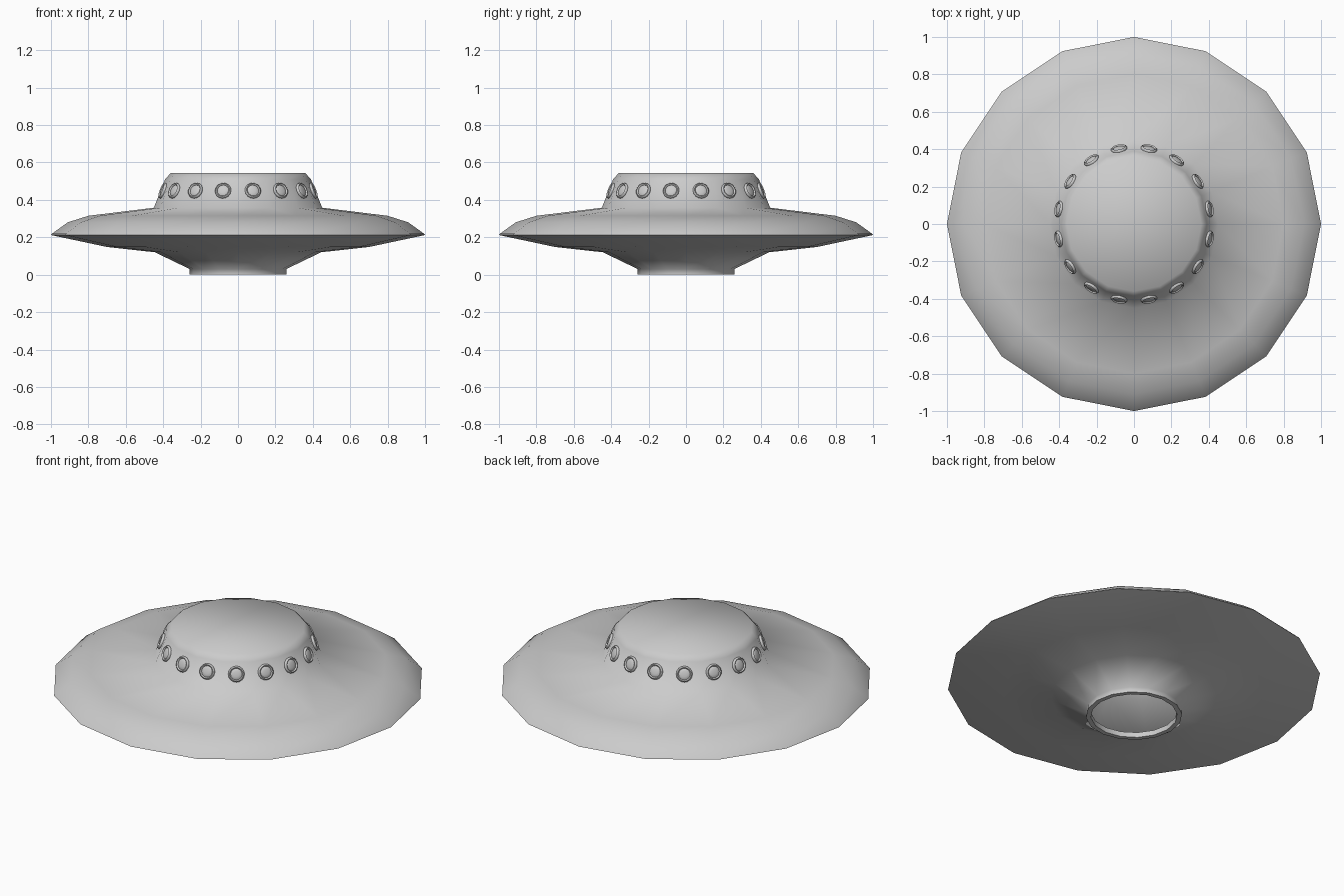
import bpy, bmesh, math
from mathutils import Matrix, Vector

if "Cube" in bpy.data.objects:
    bpy.data.objects.remove(bpy.data.objects["Cube"])

SIDES = 16

def material(name, rgb):
    m = bpy.data.materials.new(name)
    m.diffuse_color = (*rgb, 1)
    m.use_nodes = True
    m.node_tree.nodes["Principled BSDF"].inputs["Base Color"].default_value = m.diffuse_color
    return m

grey = material("hull grey", (0.6, 0.6, 0.6))

def finish(name, bm, angle):
    me = bpy.data.meshes.new(name)
    bm.to_mesh(me)
    bm.free()
    me.materials.append(grey)
    ob = bpy.data.objects.new(name, me)
    bpy.context.collection.objects.link(ob)
    bpy.ops.object.select_all(action='DESELECT')
    ob.select_set(True)
    bpy.context.view_layer.objects.active = ob
    bpy.ops.object.shade_smooth_by_angle(angle=math.radians(angle))
    return ob

def add_lathe(bm, profile, sides, cap_end=False, matrix=Matrix(), close=False):
    """Spin (radius, z) points, listed upward on the outside, around z."""
    rings = []
    for r, z in profile:
        rings.append([bm.verts.new(matrix @ Vector((
            r * math.cos(math.tau * i / sides),
            r * math.sin(math.tau * i / sides), z))) for i in range(sides)])
    pairs = list(zip(rings, rings[1:]))
    if close:
        pairs.append((rings[-1], rings[0]))
    for a, b in pairs:
        for i in range(sides):
            j = (i + 1) % sides
            bm.faces.new((a[i], a[j], b[j], b[i]))
    if cap_end:
        bm.faces.new(rings[-1])

# Saucer: hollow shell with an open neck below and a flat-topped cabin
bm = bmesh.new()
add_lathe(bm, [(0.232, 0.03), (0.232, 0.0), (0.258, 0.0), (0.258, 0.03),
               (0.445, 0.12), (0.70, 0.148), (1.0, 0.212), (0.995, 0.219),
               (0.91, 0.28), (0.80, 0.315), (0.45, 0.358),
               (0.39, 0.51), (0.36, 0.543)], SIDES, cap_end=True)
finish("saucer_hull", bm, 70)

# Portholes: one rim and one domed pane on each cabin side
rims, panes = bmesh.new(), bmesh.new()
rim_profile = [(0.037 + 0.007 * math.cos(a), 0.011 * math.sin(a))
               for a in (math.tau * k / 8 for k in range(8))]
pane_profile = [(0.036, 0.0), (0.028, 0.006), (0.015, 0.009)]
tilt = math.atan2(0.06, 0.152)
for k in range(SIDES):
    turn = Matrix.Rotation(math.tau * (k + 0.5) / SIDES, 4, 'Z')
    place = (turn @ Matrix.Translation((0.409, 0, 0.449))
             @ Matrix.Rotation(math.pi / 2 - tilt, 4, 'Y'))
    add_lathe(rims, rim_profile, 16, matrix=place, close=True)
    add_lathe(panes, pane_profile, 16, cap_end=True, matrix=place)
finish("porthole_rims", rims, 60)
finish("porthole_panes", panes, 60)
